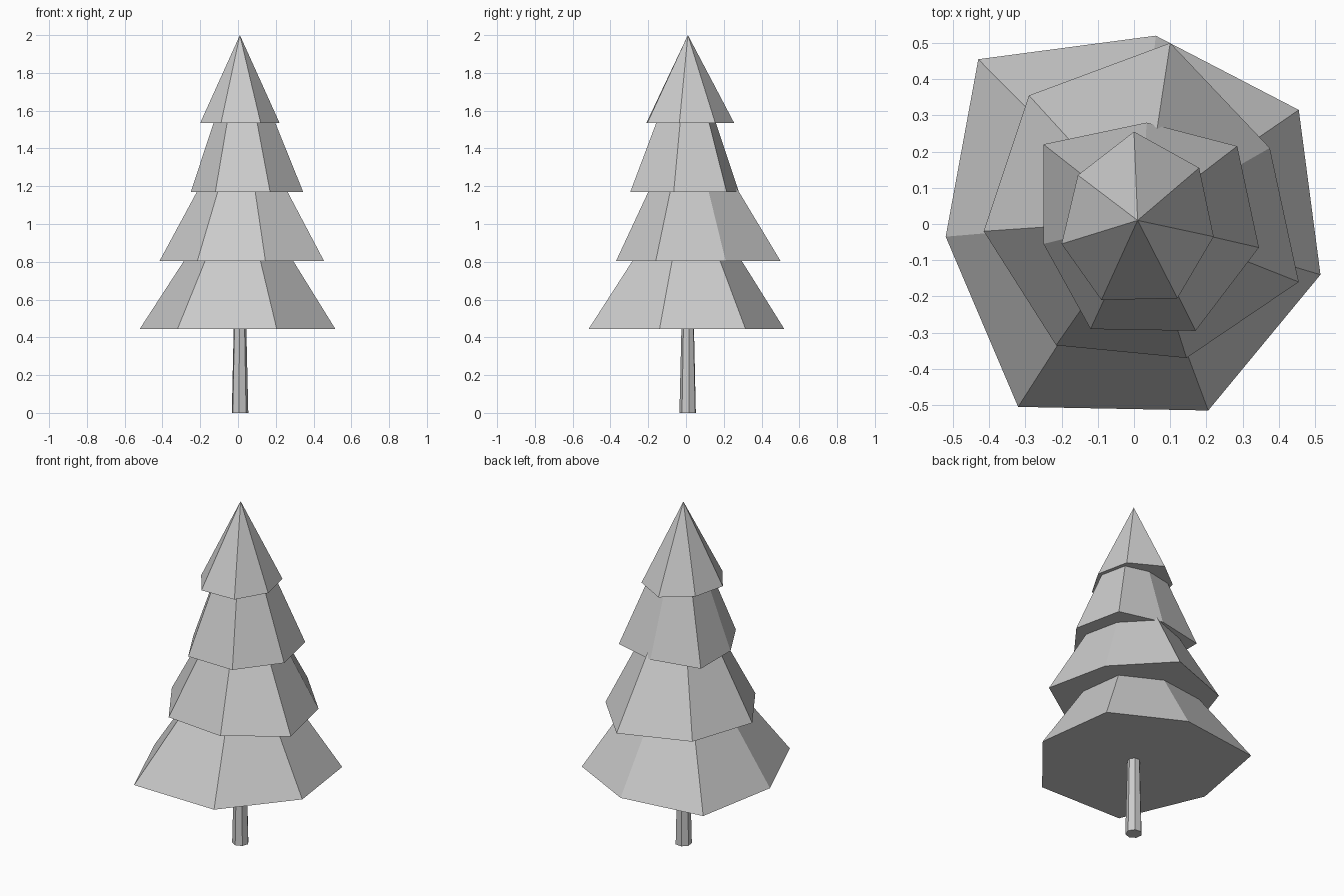
import bpy
import bmesh
from math import cos, sin, radians

cube = bpy.data.objects.get("Cube")
if cube:
    bpy.data.objects.remove(cube, do_unlink=True)

grey = bpy.data.materials.new("plain_grey")
grey.use_nodes = True
grey.diffuse_color = (0.6, 0.6, 0.6, 1)
grey.node_tree.nodes["Principled BSDF"].inputs["Base Color"].default_value = (0.6, 0.6, 0.6, 1)


def spire(name, ring, base_z, tip):
    """Flat-shaded closed cone from a counter-clockwise ring of points to a tip."""
    bm = bmesh.new()
    base = [bm.verts.new((x, y, base_z)) for x, y in ring]
    top = bm.verts.new(tip)
    bm.faces.new(base[::-1])
    for a, b in zip(base, base[1:] + base[:1]):
        bm.faces.new((a, b, top))
    bmesh.ops.recalc_face_normals(bm, faces=bm.faces)
    mesh = bpy.data.meshes.new(name)
    bm.to_mesh(mesh)
    bm.free()
    mesh.materials.append(grey)
    obj = bpy.data.objects.new(name, mesh)
    bpy.context.collection.objects.link(obj)


# Slim tapering trunk, hidden above the lowest branches
angles = [radians(-95 + i * 360 / 7) for i in range(7)]
spire("trunk", [(0.01 + 0.045 * cos(a), 0.01 + 0.045 * sin(a)) for a in angles],
      0, (0.01, 0.01, 1.9))

# Uneven seven-sided branch tiers, bottom to top
spire("branches_lowest",
      [(-0.52, -0.035), (-0.32, -0.505), (0.205, -0.515), (0.515, -0.14),
       (0.455, 0.315), (0.06, 0.52), (-0.43, 0.455)], 0.445, (0.01, 0.01, 1.26))
spire("branches_lower",
      [(-0.415, -0.02), (-0.215, -0.335), (0.145, -0.37), (0.455, -0.16),
       (0.375, 0.21), (0.1, 0.5), (-0.29, 0.355)], 0.805, (0.025, 0.01, 1.62))
spire("branches_upper",
      [(-0.25, -0.055), (-0.12, -0.29), (0.17, -0.295), (0.345, -0.065),
       (0.285, 0.215), (0.035, 0.28), (-0.25, 0.22)], 1.17, (0.018, 0.01, 1.98))
spire("branches_top",
      [(-0.2, -0.055), (-0.09, -0.21), (0.12, -0.205), (0.22, -0.035),
       (0.18, 0.155), (0.0, 0.255), (-0.155, 0.135)], 1.535, (0.01, 0.01, 2.0))
